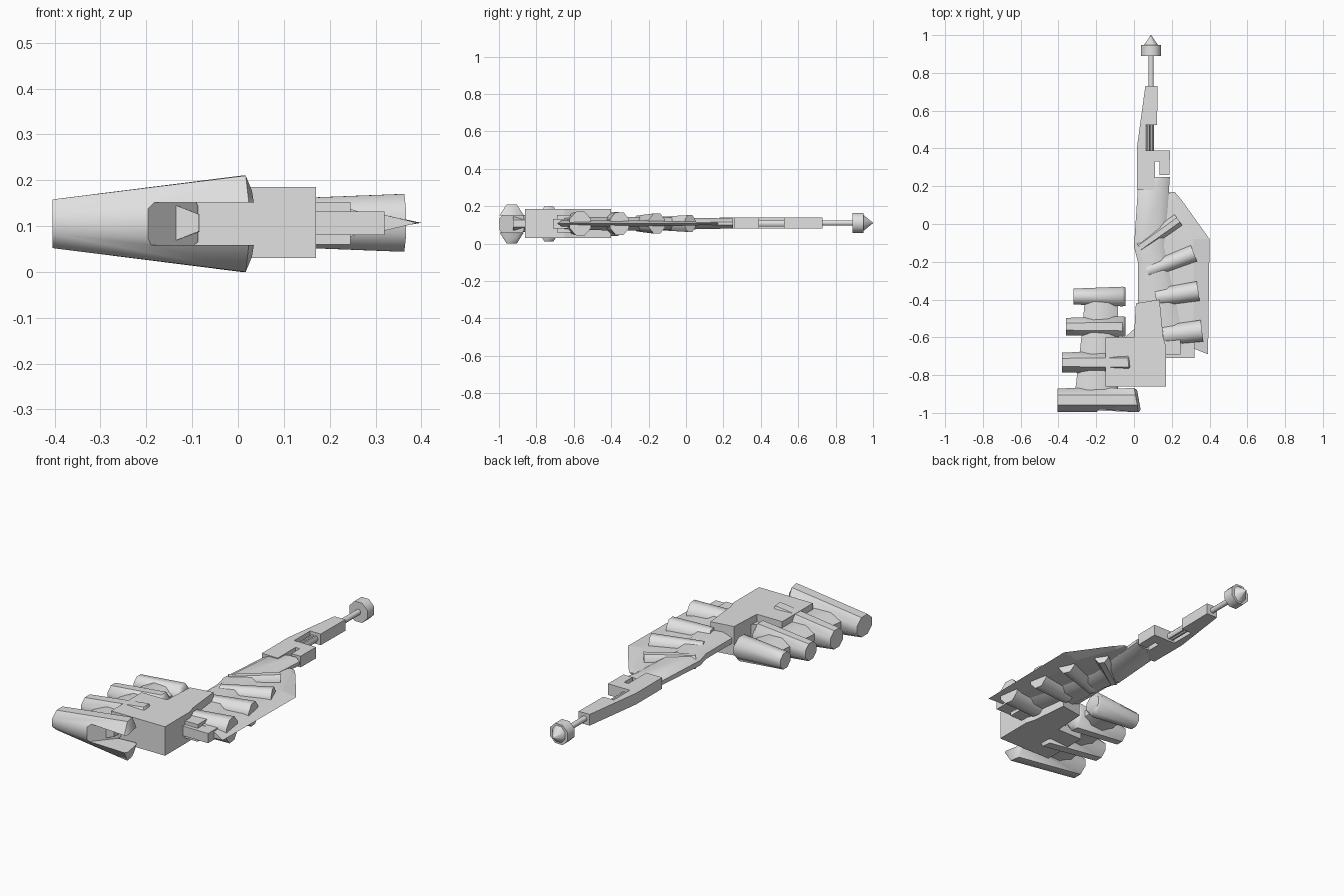
import bpy, bmesh, math
from mathutils import Vector

if "Cube" in bpy.data.objects:
    bpy.data.objects.remove(bpy.data.objects["Cube"])

ZC = 0.107  # height of the hull's mid plane
grey = bpy.data.materials.new("hull_grey")
grey.diffuse_color = (0.75, 0.75, 0.75, 1)
grey.use_nodes = True
grey.node_tree.nodes["Principled BSDF"].inputs["Base Color"].default_value = grey.diffuse_color


def finish(name, bm, smooth=0):
    bmesh.ops.recalc_face_normals(bm, faces=bm.faces)
    me = bpy.data.meshes.new(name)
    bm.to_mesh(me)
    bm.free()
    ob = bpy.data.objects.new(name, me)
    bpy.context.collection.objects.link(ob)
    me.materials.append(grey)
    if smooth:
        shade(ob, smooth)
    return ob


def shade(ob, angle):
    bpy.ops.object.select_all(action='DESELECT')
    ob.select_set(True)
    bpy.context.view_layer.objects.active = ob
    bpy.ops.object.shade_smooth_by_angle(angle=math.radians(angle))


def loft(name, rings, smooth=0):
    """Skin matching rings of points and cap both ends."""
    bm = bmesh.new()
    vs = [[bm.verts.new(p) for p in r] for r in rings]
    n = len(rings[0])
    for a, b in zip(vs, vs[1:]):
        for i in range(n):
            j = (i + 1) % n
            bm.faces.new((a[i], a[j], b[j], b[i]))
    bm.faces.new(vs[0])
    bm.faces.new(vs[-1])
    return finish(name, bm, smooth)


def prism(name, outline, z0, z1):
    return loft(name, [[(x, y, z) for x, y in outline] for z in (z0, z1)])


def box(name, x0, x1, y0, y1, z0, z1):
    return prism(name, [(x0, y0), (x1, y0), (x1, y1), (x0, y1)], z0, z1)


def tube(name, stations, sides=8, skew=0, zc=ZC, smooth=50):
    """Tapered tube through stations (x, y, half width, half height)."""
    d = Vector((stations[-1][0] - stations[0][0], stations[-1][1] - stations[0][1], 0)).normalized()
    across = Vector((-d.y, d.x, 0))
    k = 1 / math.cos(math.pi / sides)
    rings = []
    for n, (x, y, w, h) in enumerate(stations):
        ring = []
        for i in range(sides):
            a = 2 * math.pi * (i + 0.5) / sides
            off = math.cos(a) * w * k
            p = Vector((x, y, zc)) + across * off
            p.z += math.sin(a) * h * k
            if n:
                p -= d * off * skew
            ring.append(p)
        rings.append(ring)
    return loft(name, rings, smooth)


# Left pods: flared engines, forked at the inner end
left_pods = [
    # x0, x1, y, half widths, half heights, skew
    (-0.405, 0.012, -0.932, 0.062, 0.066, 0.053, 0.105, 0.18),
    (-0.38, -0.03, -0.733, 0.053, 0.060, 0.050, 0.093, 0.1),
    (-0.36, -0.06, -0.543, 0.046, 0.054, 0.046, 0.076, 0),
    (-0.32, -0.06, -0.384, 0.042, 0.052, 0.042, 0.064, 0),
]
for n, (x0, x1, y, w0, w1, h0, h1, skew) in enumerate(left_pods):
    pod = tube(f"left_pod_{n + 1}",
               [(x0, y, w0, h0), (x1, y, w1, h1), (x1 + 0.014, y, w1 * 0.94, h1 * 0.68)],
               skew=skew, zc=0.105, smooth=0)
    if n < 2:
        s = (x1 - x0) / 0.417
        f, b = y - 0.10, y + w1 + 0.01
        cutter = prism("fork_cutter",
                       [(x1 - 0.24 * s, f), (x1 - 0.21 * s, y - w1), (x1 - 0.09 * s, b),
                        (x1 + 0.1, b), (x1 + 0.1, f)], 0.105 - 0.44 * h1, 0.105 + 0.44 * h1)
        mod = pod.modifiers.new("fork", 'BOOLEAN')
        mod.object = cutter
        mod.operation = 'DIFFERENCE'
        mod.solver = 'EXACT'
        bpy.context.view_layer.objects.active = pod
        bpy.ops.object.modifier_apply(modifier=mod.name)
        bpy.data.objects.remove(cutter)
    shade(pod, 50)

# Spar joining the left pods
tube("left_pod_spar", [(-0.173, -0.38, 0.085, 0.04), (-0.178, -0.6, 0.10, 0.045),
                       (-0.20, -0.92, 0.115, 0.045)])

# Main block with its forward tongue, and the gusset beside it
prism("main_block", [(-0.15, -0.86), (0.17, -0.86), (0.17, -0.65), (0.155, -0.6),
                     (0.135, -0.4), (0.01, -0.42), (0.0, -0.6), (-0.15, -0.6)], 0.03, 0.185)
prism("block_gusset", [(-0.06, -0.61), (0.03, -0.61), (0.03, -0.53)], 0.07, 0.145)
box("rear_step_tall", 0.15, 0.245, -0.69, -0.6, 0.06, 0.152)
box("rear_step_low", 0.15, 0.32, -0.71, -0.63, 0.08, 0.132)

# Spine: flattened body with bevelled sides, from (y, left x, right x, half height)
spine = [(0.25, 0.10, 0.19, 0.026), (0.18, 0.02, 0.185, 0.028), (-0.12, 0.0, 0.165, 0.034),
         (-0.2, 0.02, 0.18, 0.036), (-0.45, 0.02, 0.24, 0.036), (-0.65, 0.02, 0.31, 0.03)]
rings = []
for y, l, r, h in spine:
    m = (r - l) * 0.22
    rings.append([(l, y, ZC - h * 0.4), (l + m, y, ZC - h), (r - m, y, ZC - h), (r, y, ZC - h * 0.3),
                  (r, y, ZC + h * 0.3), (r - m, y, ZC + h), (l + m, y, ZC + h), (l, y, ZC + h * 0.4)])
loft("spine", rings, 40)

# Fin: blade thinning to a sharp outer edge, from (y, inner x, outer x, half thickness)
fin = [(0.17, 0.19, 0.215, 0.004), (0.13, 0.17, 0.25, 0.007),
       (-0.08, 0.15, 0.40, 0.014), (-0.66, 0.17, 0.392, 0.018)]
rings = []
for y, l, r, h in fin:
    m = l + (r - l) * 0.66
    rings.append([(l, y, ZC - h), (m, y, ZC - h), (r, y - (0.03 if y < -0.5 else 0), ZC),
                  (m, y, ZC + h), (l, y, ZC + h)])
loft("fin", rings)

# Right pods: smaller slanted tubes lying across the spine
right_pods = [
    ((0.03, -0.125), (0.235, 0.022), 0.032, 0.035, 0.036, 0.045),
    ((0.07, -0.25), (0.317, -0.155), 0.038, 0.045, 0.042, 0.054),
    ((0.115, -0.39), (0.34, -0.355), 0.046, 0.052, 0.05, 0.060),
    ((0.155, -0.59), (0.36, -0.565), 0.052, 0.057, 0.055, 0.063),
]
for n, (a, b, w0, w1, h0, h1) in enumerate(right_pods):
    tube(f"right_pod_{n + 1}", [(*a, w0, h0), (*b, w1, h1)])

# Neck: stepped plate with a side notch bridged by a rod
prism("neck", [(0.06, 0.73), (0.125, 0.73), (0.122, 0.525), (0.06, 0.525), (0.06, 0.39),
               (0.19, 0.39), (0.188, 0.26), (0.135, 0.26), (0.135, 0.33), (0.11, 0.33),
               (0.11, 0.18), (0.015, 0.18), (0.015, 0.4)], 0.08, 0.14)
for n, x in enumerate((0.075, 0.094)):
    tube(f"notch_rod_{n + 1}", [(x, 0.38, 0.011, 0.016), (x, 0.53, 0.011, 0.016)])

# Antenna: rod, collar and pointed tip
AX, AZ = 0.09, 0.11
tube("antenna_rod", [(AX, 0.72, 0.014, 0.014), (AX, 0.9, 0.014, 0.014)], zc=AZ)
tube("antenna_collar", [(AX, 0.89, 0.053, 0.053), (AX, 0.948, 0.053, 0.053)], zc=AZ)
tube("antenna_tip", [(AX, 0.946, 0.038, 0.045), (AX, 1.0, 0.001, 0.001)], zc=AZ)
